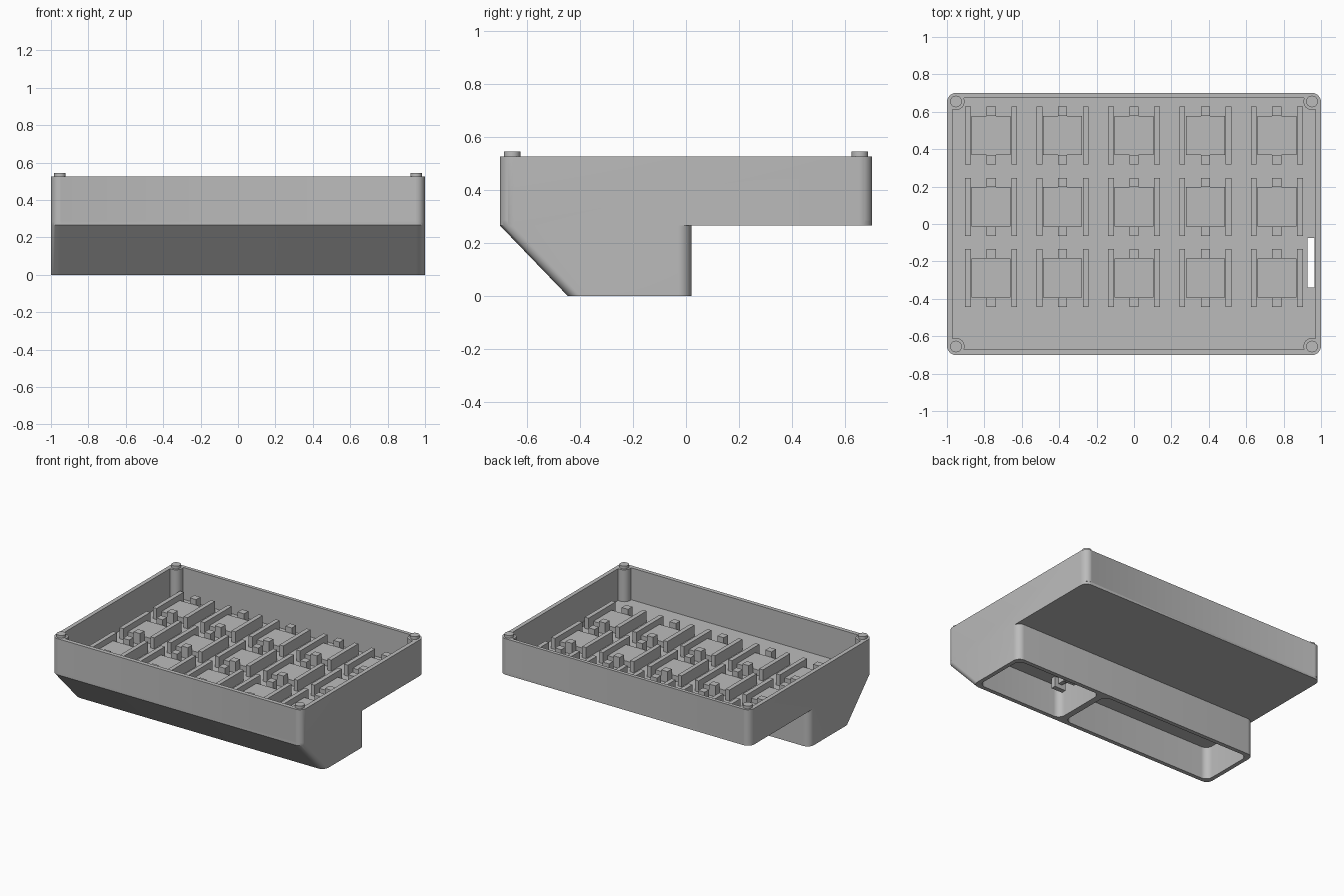
import bpy, bmesh, math

if "Cube" in bpy.data.objects:
    bpy.data.objects.remove(bpy.data.objects["Cube"])

# Single plastic colour
grey = bpy.data.materials.new("grey_plastic")
grey.use_nodes = True
colour = (0.5, 0.5, 0.5, 1)
grey.diffuse_color = colour
grey.node_tree.nodes["Principled BSDF"].inputs["Base Color"].default_value = colour


def make(name, bm):
    bmesh.ops.recalc_face_normals(bm, faces=bm.faces)
    mesh = bpy.data.meshes.new(name)
    bm.to_mesh(mesh)
    bm.free()
    mesh.materials.append(grey)
    ob = bpy.data.objects.new(name, mesh)
    bpy.context.collection.objects.link(ob)
    return ob


def outline(x0, x1, y0, y1, r, steps=8):
    """Rounded rectangle, counter-clockwise."""
    pts = []
    corners = [(x1 - r, y1 - r), (x0 + r, y1 - r), (x0 + r, y0 + r), (x1 - r, y0 + r)]
    for k, (cx, cy) in enumerate(corners):
        for i in range(steps + 1):
            a = math.pi / 2 * (k + i / steps)
            pts.append((cx + r * math.cos(a), cy + r * math.sin(a)))
    return pts


def loft(name, low, high, z0, z1):
    """Solid between two outlines with the same point count."""
    bm = bmesh.new()
    a = [bm.verts.new((x, y, z0)) for x, y in low]
    b = [bm.verts.new((x, y, z1)) for x, y in high]
    bm.faces.new(a)
    bm.faces.new(b)
    for i in range(len(a)):
        j = (i + 1) % len(a)
        bm.faces.new((a[i], a[j], b[j], b[i]))
    return make(name, bm)


def prism(name, rect, z0, z1, r):
    pts = outline(*rect, r)
    return loft(name, pts, pts, z0, z1)


def add_box(bm, x0, x1, y0, y1, z0, z1):
    verts = bmesh.ops.create_cube(bm, size=1)["verts"]
    for v in verts:
        v.co = (x1 if v.co.x > 0 else x0, y1 if v.co.y > 0 else y0, z1 if v.co.z > 0 else z0)


def box(name, *dims):
    bm = bmesh.new()
    add_box(bm, *dims)
    return make(name, bm)


def cylinder(name, x, y, r, z0, z1):
    return prism(name, (x - r, x + r, y - r, y + r), z0, z1, r * 0.999)


def combine(target, other, operation):
    mod = target.modifiers.new(operation, "BOOLEAN")
    mod.operation, mod.object, mod.solver = operation, other, "EXACT"
    bpy.context.view_layer.objects.active = target
    bpy.ops.object.modifier_apply(modifier=mod.name)
    bpy.data.objects.remove(other)


RIM, FLOOR, BASE, CEILING = 0.525, 0.295, 0.265, 0.235

# Tray body with the sloped compartment housing beneath its front half
case = prism("case", (-1, 1, -0.7, 0.7), BASE, RIM, 0.05)
housing = loft("housing", outline(-1, 1, -0.445, 0.02, 0.05),
               outline(-1, 1, -0.7, 0.02, 0.05), 0, BASE)
combine(case, housing, "UNION")

# Tray hollow, the two open compartments and the wire slot
combine(case, prism("hollow", (-0.97, 0.97, -0.67, 0.675), FLOOR, 0.7, 0.02), "DIFFERENCE")
for x0, x1 in ((-0.97, 0.24), (0.285, 0.97)):
    combine(case, prism("compartment", (x0, x1, -0.415, -0.01), -0.1, CEILING, 0.05), "DIFFERENCE")
combine(case, box("slot", 0.927, 0.965, -0.34, -0.075, 0.2, 0.32), "DIFFERENCE")

# Corner posts with locating pegs
for sx in (-1, 1):
    for sy in (-1, 1):
        x, y = sx * 0.952, sy * 0.655
        combine(case, cylinder("post", x, y, 0.046, FLOOR - 0.01, RIM), "UNION")
        peg = cylinder("corner_peg", x, y, 0.031, RIM - 0.01, 0.545)
        bpy.ops.object.select_all(action="DESELECT")
        peg.select_set(True)
        bpy.context.view_layer.objects.active = peg
        bpy.ops.object.shade_smooth_by_angle(angle=math.radians(35))

bpy.ops.object.select_all(action="DESELECT")
case.select_set(True)
bpy.context.view_layer.objects.active = case
bpy.ops.object.shade_smooth_by_angle(angle=math.radians(35))

# Grid of switch cradles: pad, two side rails, two end tabs
low = FLOOR - 0.005
for row in range(3):
    for col in range(5):
        x, y = (col - 2) * 0.382, 0.473 - row * 0.381
        bm = bmesh.new()
        add_box(bm, x - 0.105, x + 0.105, y - 0.105, y + 0.105, low, 0.335)
        for s in (-1, 1):
            rail = sorted((x + s * 0.108, x + s * 0.139))
            add_box(bm, *rail, y - 0.155, y + 0.155, low, 0.375)
            tab = sorted((y + s * 0.105, y + s * 0.155))
            add_box(bm, x - 0.025, x + 0.025, *tab, low, 0.375)
        make("switch_cradle", bm)

# Small cable clip under the compartment ceiling
bm = bmesh.new()
for y in (-0.36, -0.24):
    add_box(bm, 0.31, 0.4, y, y + 0.035, 0.16, CEILING + 0.005)
add_box(bm, 0.34, 0.37, -0.33, -0.24, 0.19, CEILING + 0.005)
make("cable_clip", bm)
